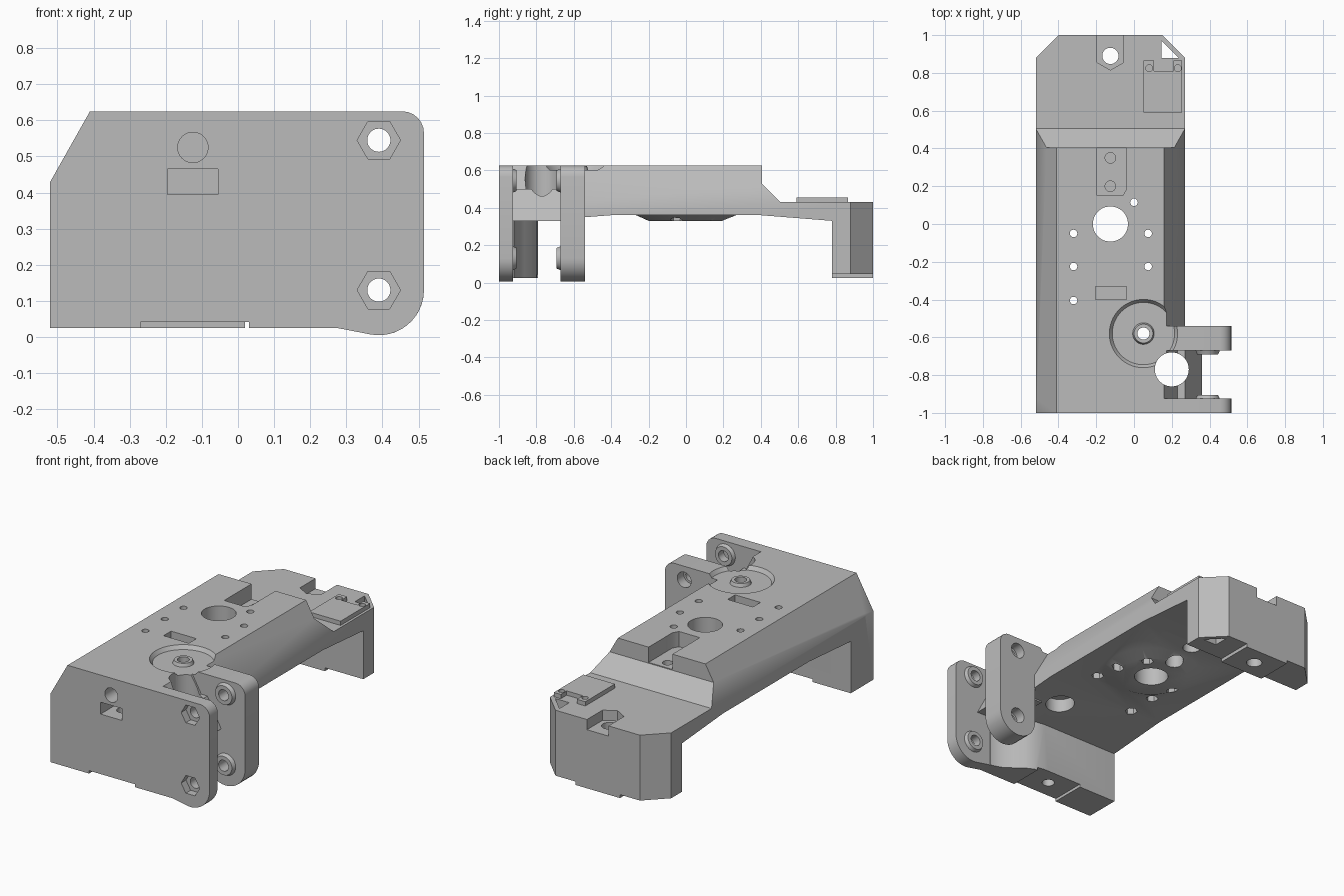
import bpy, bmesh, math
from mathutils import Matrix

if "Cube" in bpy.data.objects:
    bpy.data.objects.remove(bpy.data.objects["Cube"])

grey = bpy.data.materials.new("matte_grey")
grey.use_nodes = True
colour = (0.5, 0.5, 0.5, 1)
grey.diffuse_color = colour
grey.node_tree.nodes["Principled BSDF"].inputs["Base Color"].default_value = colour


def finish(bm, name):
    bmesh.ops.recalc_face_normals(bm, faces=bm.faces)
    mesh = bpy.data.meshes.new(name)
    bm.to_mesh(mesh)
    bm.free()
    mesh.materials.append(grey)
    ob = bpy.data.objects.new(name, mesh)
    bpy.context.collection.objects.link(ob)
    return ob


def prism(name, pts, axis, lo, hi):
    """Extrude a 2D outline along an axis."""
    place = {"x": lambda u, v, d: (d, u, v),
             "y": lambda u, v, d: (u, d, v),
             "z": lambda u, v, d: (u, v, d)}[axis]
    bm = bmesh.new()
    low = [bm.verts.new(place(u, v, lo)) for u, v in pts]
    high = [bm.verts.new(place(u, v, hi)) for u, v in pts]
    bm.faces.new(low)
    bm.faces.new(high)
    n = len(pts)
    for i in range(n):
        j = (i + 1) % n
        bm.faces.new((low[i], low[j], high[j], high[i]))
    return finish(bm, name)


def box(x0, x1, y0, y1, z0, z1):
    return prism("block", [(x0, y0), (x1, y0), (x1, y1), (x0, y1)], "z", z0, z1)


def rod(u, v, lo, hi, r, r2=None, axis="z", sides=40):
    """Cylinder or cone; u, v are the two coordinates across the axis."""
    bm = bmesh.new()
    bmesh.ops.create_cone(bm, cap_ends=True, segments=sides, radius1=r,
                          radius2=r if r2 is None else r2, depth=hi - lo)
    mid = (lo + hi) / 2
    if axis == "y":
        m = Matrix.Translation((u, mid, v)) @ Matrix.Rotation(-math.pi / 2, 4, "X")
    else:
        m = Matrix.Translation((u, v, mid))
    bm.transform(m)
    return finish(bm, "rod")


def combine(target, tool, operation):
    mod = target.modifiers.new("combine", "BOOLEAN")
    mod.object, mod.operation, mod.solver = tool, operation, "EXACT"
    bpy.context.view_layer.update()
    graph = bpy.context.evaluated_depsgraph_get()
    mesh = bpy.data.meshes.new_from_object(target.evaluated_get(graph))
    target.modifiers.clear()
    target.data = mesh
    bpy.data.objects.remove(tool)


def add(tool):
    combine(body, tool, "UNION")


def cut(tool):
    combine(body, tool, "DIFFERENCE")


def arc(cx, cz, r, start, end, steps=12):
    angles = [math.radians(start + (end - start) * i / steps) for i in range(steps + 1)]
    return [(cx + r * math.cos(a), cz + r * math.sin(a)) for a in angles]


# Main beam with sloping shoulders
body = prism("bracket_body", [(-.52, .025), (-.52, .43), (-.41, .625),
                              (.16, .625), (.27, .43), (.27, .025)], "y", -1, 1)

# Lowered back deck and arch between the legs
cut(prism("step", [(.405, .7), (.405, .53), (.505, .43), (1.1, .43), (1.1, .7)], "x", -1, 1))
cut(prism("arch", [(.78, -.1), (.78, .33), (.4, .36), (-.4, .36),
                   (-.79, .33), (-.79, -.1)], "x", -1, 1))

# Chamfered back corners
for x, s in ((-.52, 1), (.27, -1)):
    cut(prism("corner", [(x - s * .08, .8), (x + s * .2, 1.08), (x - s * .08, 1.08)],
              "z", -.1, .7))

# Curved inner end of the front leg
cut(prism("leg_curve", [(-.02, -.7), (-.02, -.789), (.05, -.8), (.1, -.825), (.15, -.865),
                        (.2, -.9), (.25, -.918), (.31, -.925), (.4, -.925), (.4, -.7)],
          "z", -.1, .33))

# Ledge between the lugs
add(prism("ledge", [(.15, .5), (.27, .5), (.36, .33), (.15, .335)], "y", -.95, -.62))

# Front plate and rear lug
rounded = arc(.455, .565, .06, 90, 0, 6)
add(prism("front_plate", [(-.52, .025), (-.52, .43), (-.41, .625)] + rounded
          + arc(.39, .13, .125, 0, -102) + [(.275, .025)], "y", -1, -.925))
add(prism("rear_lug", [(.1, .4), (.1, .625)] + rounded
          + arc(.39, .13, .125, 0, -180, 18) + [(.265, .35)], "y", -.67, -.54))

# Lug bosses, bolt holes and nut traps
for z in (.13, .545):
    add(rod(.39, z, -.935, -.905, .068, .055, "y"))
    add(rod(.39, z, -.692, -.66, .055, .068, "y"))
    cut(rod(.39, z, -1.1, -.4, .032, axis="y"))
    cut(rod(.39, z, -.6, -.4, .045, axis="y"))
    hexagon = arc(.39, z, .06, 0, 300, 5)
    cut(prism("nut_trap", hexagon, "y", -1.1, -.955))

# Round recess with raised pivot, and the clearance hole beside it
cut(rod(.05, -.58, .603, .645, .165, .195, sides=64))
add(rod(.05, -.58, .59, .622, .062, .05))
cut(rod(.05, -.58, .2, .7, .032))
cut(rod(.05, -.58, .2, .42, .08))
cut(rod(.2, -.77, -.1, .7, .09))

# Underside boss with the central hole
add(rod(-.125, 0, .33, .375, .2, .3, sides=64))
cut(rod(-.125, 0, .2, .7, .093, sides=48))

# Small through holes with hexagonal pockets underneath
for x, y in ((0, .115), (-.32, -.05), (.075, -.05), (-.32, -.225), (.075, -.225), (-.32, -.405)):
    cut(rod(x, y, .2, .7, .02, sides=20))
    cut(rod(x, y, .2, .4, .034, sides=6))

# Top pocket opening onto the step
cut(prism("pocket", [(-.195, .15), (-.06, .15), (-.04, .185), (-.04, .45), (-.195, .45)],
          "z", .535, .7))
for y in (.2, .35):
    cut(rod(-.125, y, .45, .6, .028, sides=24))
    cut(rod(-.125, y, .2, .42, .05, sides=24))

# Nut slots and screw holes at the front
cut(box(-.205, -.04, -.4, -.33, .45, .7))
cut(rod(-.125, .525, -1.1, -.36, .042, axis="y"))
cut(box(-.195, -.055, -1.1, -.82, .395, .465))
cut(rod(-.125, -.89, -.1, .42, .035, sides=24))

# Nut slot and screw hole at the back
cut(prism("back_slot", [(-.195, 1.1), (-.195, .855), (-.125, .815), (-.055, .855), (-.055, 1.1)],
          "z", .37, .7))
cut(rod(-.125, .89, -.1, .7, .043, sides=32))

# Feet: groove in front, tongue behind
cut(box(-.27, .03, -1.1, -.7, -.1, .042))
cut(box(-.7, -.27, .7, 1.1, -.1, .045))
cut(box(.02, .5, .7, 1.1, -.1, .045))

# Raised sensor pad with notch, pin holes and the corner opening
add(prism("sensor_pad", [(.05, .59), (.255, .59), (.255, .865), (.21, .865), (.21, .81),
                         (.105, .81), (.105, .865), (.05, .865)], "z", .41, .455))
for x in (.08, .232):
    cut(rod(x, .825, .38, .6, .018, sides=20))
cut(prism("corner_opening", [(.145, .88), (.235, .88), (.145, .97)], "z", -.1, .7))

# Keep flat faces crisp and bores smooth
bpy.ops.object.select_all(action="DESELECT")
body.select_set(True)
bpy.context.view_layer.objects.active = body
bpy.ops.object.shade_smooth_by_angle(angle=math.radians(30))
